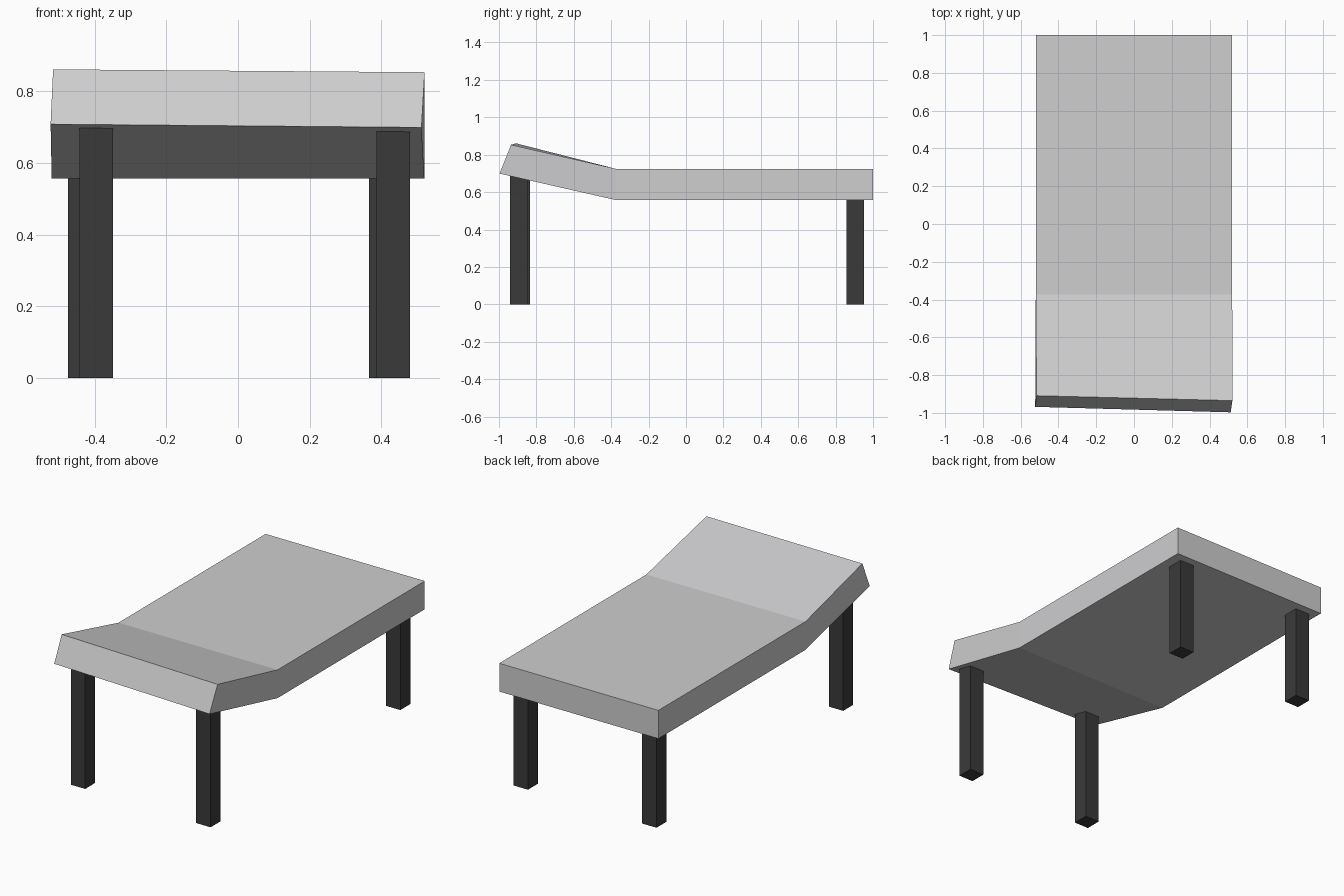
import bpy

if "Cube" in bpy.data.objects:
    bpy.data.objects.remove(bpy.data.objects["Cube"])


def material(name, rgb):
    m = bpy.data.materials.new(name)
    m.diffuse_color = (*rgb, 1)
    m.use_nodes = True
    m.node_tree.nodes["Principled BSDF"].inputs["Base Color"].default_value = m.diffuse_color
    return m


PAD = material("light grey", (0.62, 0.62, 0.63))
LEG = material("charcoal", (0.042, 0.042, 0.042))


def add_mesh(name, verts, faces, mat):
    me = bpy.data.meshes.new(name)
    me.from_pydata(verts, [], faces)
    me.materials.append(mat)
    ob = bpy.data.objects.new(name, me)
    bpy.context.collection.objects.link(ob)


# Bed slab: left and right outlines (the raised head is slightly twisted), bridged
B, T = 0.557, 0.724
left = [(-0.52, 1, B), (-0.52, 1, T), (-0.52, -0.373, T),
        (-0.516, -0.909, 0.861), (-0.523, -0.968, 0.708), (-0.52, -0.373, B)]
right = [(0.52, 1, B), (0.52, 1, T), (0.52, -0.373, T),
         (0.521, -0.935, 0.853), (0.512, -0.997, 0.699), (0.52, -0.373, B)]
faces = [(i, i + 6, (i + 1) % 6 + 6, (i + 1) % 6) for i in range(6)]
# Each side is a flat section plus a head section
faces += [(0, 1, 2, 5), (5, 2, 3, 4), (11, 8, 7, 6), (10, 9, 8, 11)]
add_mesh("bed_slab", left + right, faces, PAD)


# Legs: square posts reaching just into the slab
def leg(name, x, y, top_front, top_back, w=0.047):
    base = [(x - w, y - w), (x + w, y - w), (x + w, y + w), (x - w, y + w)]
    tops = (top_front, top_front, top_back, top_back)
    verts = [(a, b, 0) for a, b in base] + [(a, b, t) for (a, b), t in zip(base, tops)]
    sides = [(i, (i + 1) % 4, (i + 1) % 4 + 4, i + 4) for i in range(4)]
    add_mesh(name, verts, [(3, 2, 1, 0), (4, 5, 6, 7)] + sides, LEG)


leg("front_left_leg", -0.396, -0.881, 0.70, 0.68)
leg("front_right_leg", 0.433, -0.894, 0.70, 0.68)
leg("back_left_leg", -0.427, 0.905, 0.565, 0.565)
leg("back_right_leg", 0.413, 0.905, 0.565, 0.565)
